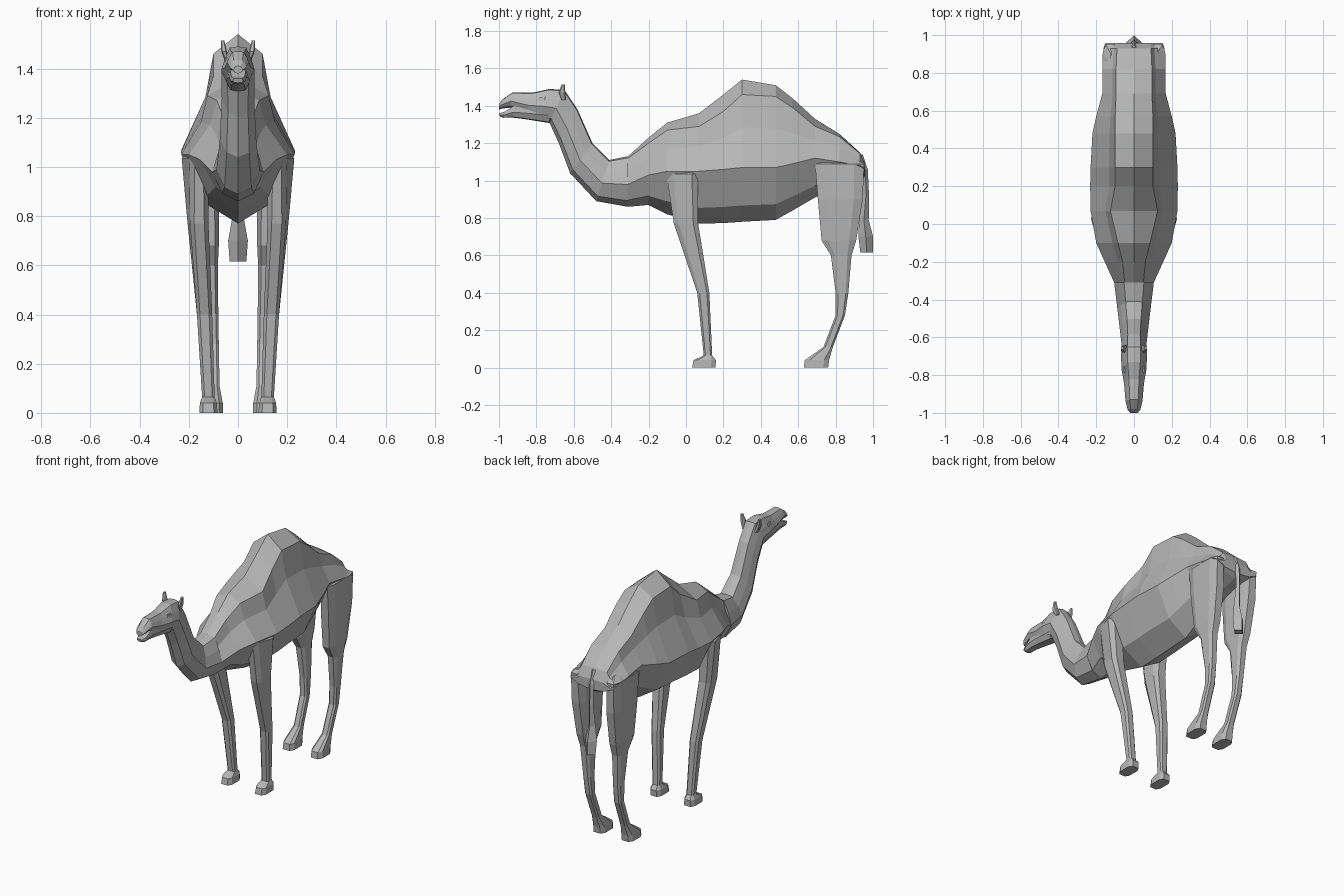
import bpy
import bmesh
from mathutils import Vector

grey = bpy.data.materials.new("grey_hide")
grey.diffuse_color = (0.47, 0.47, 0.47, 1)


def loft(name, rings, mirror=False):
    """Skin a list of equal-length point rings and cap both ends."""
    n = len(rings[0])
    verts = [p for r in rings for p in r]
    faces = [(i * n + j, i * n + (j + 1) % n, (i + 1) * n + (j + 1) % n, (i + 1) * n + j)
             for i in range(len(rings) - 1) for j in range(n)]
    faces += [tuple(range(n))[::-1], tuple(range(len(verts) - n, len(verts)))]
    me = bpy.data.meshes.new(name)
    me.from_pydata(verts, [], faces)
    bm = bmesh.new()
    bm.from_mesh(me)
    bmesh.ops.recalc_face_normals(bm, faces=bm.faces)
    bm.to_mesh(me)
    bm.free()
    me.materials.append(grey)
    ob = bpy.data.objects.new(name, me)
    bpy.context.collection.objects.link(ob)
    if mirror:
        ob.modifiers.new("Mirror", 'MIRROR')
    return ob


def symmetric(half):
    """Complete a half ring that starts and ends on the centre plane."""
    return half + [(-x, y, z) for x, y, z in half[-2:0:-1]]


def slanted(top, bottom, w, profile):
    """Ring between a top and a bottom point; profile holds (width, drop) fractions."""
    a, b = Vector((0, *top)), Vector((0, *bottom))
    half = []
    for f, t in profile:
        p = a.lerp(b, t)
        half.append((f * w, p.y, p.z))
    return symmetric(half)


def octagon(z, y0, y1, x0, x1, k=0.0, c=0.2):
    """Flat chamfered-box ring; k draws the outer front corner inwards."""
    dy, dx = (y1 - y0) * c, (x1 - x0) * c
    return [(x0 + dx, y0, z), (x1 - dx - k, y0, z), (x1 - k, y0 + dy, z), (x1, y1 - dy, z),
            (x1 - dx, y1, z), (x0 + dx, y1, z), (x0, y1 - dy, z), (x0, y0 + dy, z)]


# Torso with hump: y, top z, ridge z, ridge x, side z, side x, belly z
torso = [
    (-0.31, 1.13, 1.12, 0.050, 0.98, 0.105, 0.86),
    (-0.20, 1.23, 1.20, 0.060, 1.03, 0.155, 0.87),
    (-0.10, 1.31, 1.27, 0.085, 1.05, 0.200, 0.82),
    (0.07, 1.36, 1.29, 0.125, 1.05, 0.230, 0.77),
    (0.20, 1.46, 1.37, 0.100, 1.06, 0.232, 0.773),
    (0.30, 1.54, 1.46, 0.100, 1.07, 0.230, 0.78),
    (0.48, 1.51, 1.45, 0.100, 1.07, 0.220, 0.79),
    (0.57, 1.44, 1.39, 0.100, 1.09, 0.200, 0.84),
    (0.69, 1.33, 1.29, 0.095, 1.12, 0.168, 0.91),
    (0.82, 1.25, 1.235, 0.095, 1.10, 0.168, 0.97),
    (0.93, 1.15, 1.145, 0.090, 1.08, 0.162, 1.00),
    (0.957, 1.09, 1.085, 0.085, 1.06, 0.152, 1.02),
]
loft("torso", [symmetric([
    (0, y, zt), (xu, y, zu), (xu + 0.25 * (xs - xu), y, zu + 0.45 * (zs - zu)),
    (xs, y, zs), (0.6 * xs, y, zs + 0.7 * (zb - zs)), (0, y, zb)])
    for y, zt, zu, xu, zs, xs, zb in torso])

# Neck and head
neck_profile = [(0, 0), (0.5, 0.03), (0.8, 0.3), (1, 0.56), (0.62, 0.88), (0, 1)]
neck = [
    ((-0.31, 1.13), (-0.31, 0.86), 0.105),
    ((-0.41, 1.11), (-0.48, 0.89), 0.088),
    ((-0.50, 1.20), (-0.62, 1.04), 0.074),
    ((-0.58, 1.38), (-0.68, 1.20), 0.066),
    ((-0.65, 1.485), (-0.73, 1.31), 0.068),
    ((-0.73, 1.49), (-0.79, 1.325), 0.067),
    ((-0.82, 1.47), (-0.86, 1.35), 0.053),
    ((-0.93, 1.47), (-0.94, 1.39), 0.045),
    ((-0.98, 1.435), (-0.985, 1.385), 0.034),
    ((-1.00, 1.41), (-1.00, 1.38), 0.020),
]
loft("neck_and_head", [slanted(*r, neck_profile) for r in neck])

# Lower jaw, closed against the head except at the lips
jaw_profile = [(0, 0), (0.9, 0), (1, 0.55), (0.6, 0.95), (0, 1)]
jaw = [((-0.73, 1.40), (-0.73, 1.308), 0.05), ((-0.86, 1.40), (-0.87, 1.33), 0.042),
       ((-0.92, 1.40), (-0.93, 1.337), 0.036), ((-0.97, 1.368), (-0.975, 1.336), 0.03),
       ((-1.00, 1.36), (-0.995, 1.342), 0.02)]
loft("lower_jaw", [slanted(*r, jaw_profile) for r in jaw])

# Ears
loft("ears", [octagon(1.43, -0.665, -0.64, 0.033, 0.053),
              octagon(1.47, -0.68, -0.645, 0.045, 0.068),
              octagon(1.515, -0.665, -0.648, 0.056, 0.070)], True)

# Eyes
loft("eyes", [octagon(1.425, -0.785, -0.75, 0.035, 0.058),
              octagon(1.447, -0.785, -0.75, 0.035, 0.054)], True)

# Front legs: z, y range, x range, front inset
front = [(1.07, -0.08, 0.06, 0.13, 0.19, 0.02), (1.035, -0.105, 0.065, 0.12, 0.229, 0.03),
         (0.77, -0.065, 0.065, 0.12, 0.205, 0.01), (0.40, 0.06, 0.125, 0.105, 0.167),
         (0.065, 0.095, 0.14, 0.095, 0.146), (0.04, 0.04, 0.16, 0.086, 0.155),
         (0.0, 0.033, 0.158, 0.083, 0.157)]
loft("front_legs", [octagon(*r) for r in front], True)

# Hind legs
hind = [(1.12, 0.72, 0.90, 0.09, 0.13), (1.09, 0.69, 0.952, 0.09, 0.166),
        (0.90, 0.705, 0.945, 0.078, 0.167), (0.68, 0.725, 0.91, 0.078, 0.155),
        (0.60, 0.775, 0.885, 0.082, 0.145), (0.40, 0.80, 0.868, 0.08, 0.132),
        (0.28, 0.80, 0.85, 0.078, 0.128), (0.11, 0.735, 0.785, 0.075, 0.125),
        (0.04, 0.635, 0.765, 0.062, 0.137), (0.0, 0.63, 0.76, 0.06, 0.14)]
loft("hind_legs", [octagon(*r) for r in hind], True)

# Tail: z, y range, half width
tail = [(1.14, 0.92, 0.945, 0.015), (1.06, 0.945, 0.972, 0.017), (0.93, 0.948, 0.978, 0.016),
        (0.79, 0.925, 0.977, 0.024), (0.70, 0.922, 1.0, 0.04), (0.615, 0.932, 1.0, 0.034)]
loft("tail", [[(0, y0, z), (w, (y0 + y1) / 2, z), (0, y1, z), (-w, (y0 + y1) / 2, z)]
              for z, y0, y1, w in tail])
